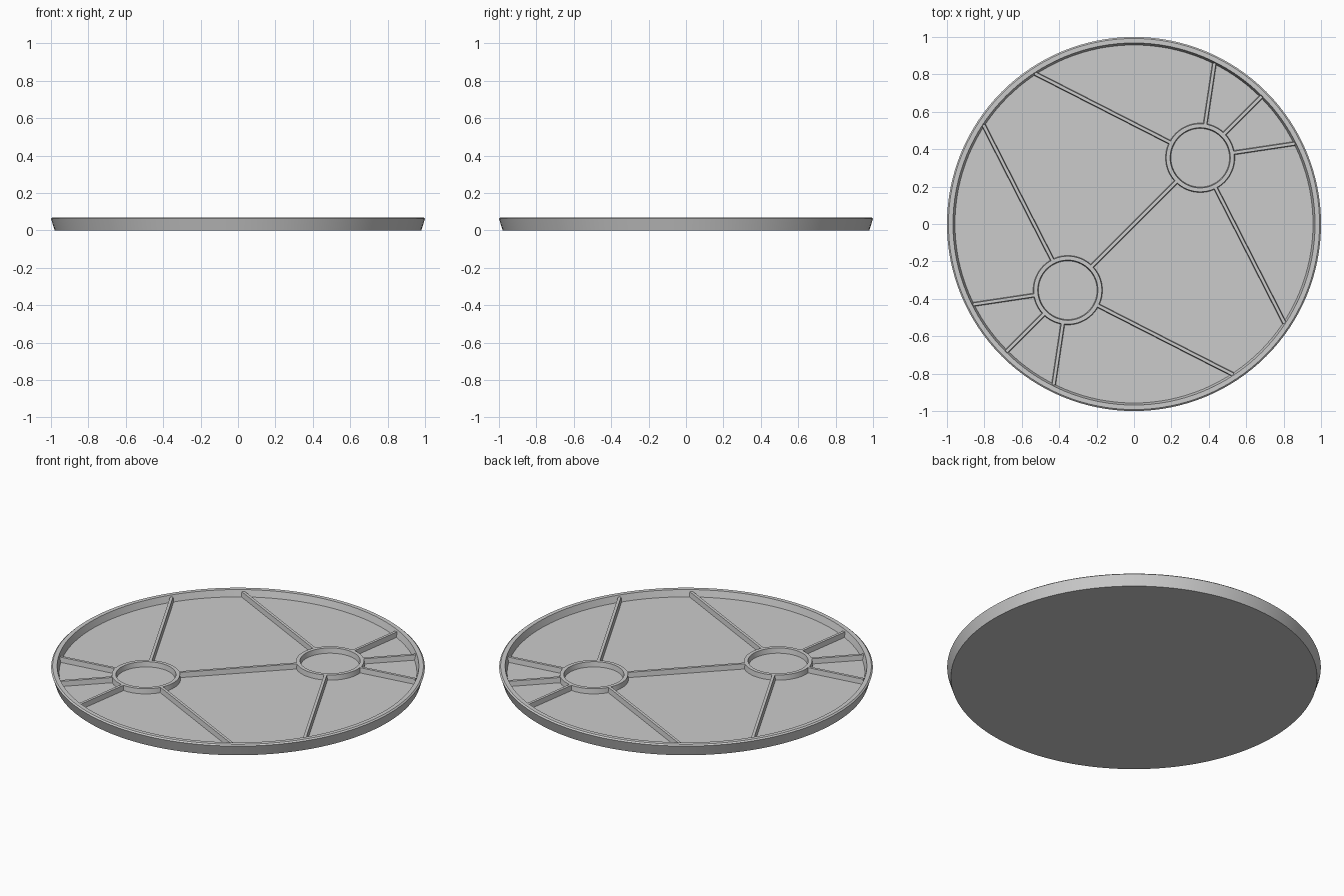
import bpy, bmesh, math
from mathutils import Vector

cube = bpy.data.objects.get("Cube")
if cube:
    bpy.data.objects.remove(cube)

grey = bpy.data.materials.new("plain grey")
grey.use_nodes = True
grey.diffuse_color = (0.6, 0.6, 0.6, 1)
grey.node_tree.nodes["Principled BSDF"].inputs["Base Color"].default_value = (0.6, 0.6, 0.6, 1)

FLOOR, RIB_TOP, HUB = 0.032, 0.061, 0.354


def finish(name, bm):
    bmesh.ops.recalc_face_normals(bm, faces=bm.faces)
    mesh = bpy.data.meshes.new(name)
    bm.to_mesh(mesh)
    bm.free()
    obj = bpy.data.objects.new(name, mesh)
    bpy.context.collection.objects.link(obj)
    mesh.materials.append(grey)
    bpy.ops.object.select_all(action="DESELECT")
    obj.select_set(True)
    bpy.context.view_layer.objects.active = obj
    bpy.ops.object.shade_smooth_by_angle(angle=math.radians(20))
    return obj


def lathe(name, profile, steps, closed, centre=(0, 0, 0)):
    """Spin a radius/height profile around a vertical axis."""
    bm = bmesh.new()
    verts = [bm.verts.new((r, 0, z)) for r, z in profile]
    loop = verts + verts[:1] if closed else verts
    edges = [bm.edges.new(pair) for pair in zip(loop, loop[1:])]
    bmesh.ops.spin(bm, geom=verts + edges, cent=(0, 0, 0), axis=(0, 0, 1),
                   angle=math.tau, steps=steps, use_duplicate=False)
    bmesh.ops.remove_doubles(bm, verts=bm.verts, dist=0.0001)
    bmesh.ops.translate(bm, verts=bm.verts, vec=centre)
    return finish(name, bm)


def rib(name, start, end):
    """Straight rib with slightly drafted sides."""
    bm = bmesh.new()
    side = (end - start).normalized().orthogonal()
    section = ((-0.012, FLOOR - 0.004), (0.012, FLOOR - 0.004),
               (0.008, RIB_TOP), (-0.008, RIB_TOP))
    rings = [[bm.verts.new((*(p + side * w), z)) for w, z in section]
             for p in (start, end)]
    a, b = rings
    bm.faces.new(a)
    bm.faces.new(b)
    for i in range(4):
        j = (i + 1) % 4
        bm.faces.new((a[i], a[j], b[j], b[i]))
    return finish(name, bm)


# Shallow round tray with a flared outer wall and a raised rim
lathe("round_tray", [(0, 0), (0.98, 0), (1, 0.063), (0.992, 0.07), (0.968, 0.07),
                     (0.957, FLOOR), (0, FLOOR)], 128, False)

# Two hubs, each with ribs fanning out to the wall
targets = [(0.43, 0.86), (0.682, 0.682), (0.86, 0.43), (-0.53, 0.805), (0.805, -0.53)]
for label, sign in (("back", 1), ("front", -1)):
    hub = Vector((HUB, HUB)) * sign
    lathe(label + "_hub_ring", [(0.156, FLOOR - 0.004), (0.186, FLOOR - 0.004),
                                (0.182, RIB_TOP), (0.161, RIB_TOP)],
          64, True, (hub.x, hub.y, 0))
    for i, target in enumerate(targets):
        end = Vector(target) * sign
        direction = (end - hub).normalized()
        rib(f"{label}_rib_{i + 1}", hub + direction * 0.175, end)

# Rib joining the two hubs
inner = Vector((HUB, HUB)) - Vector((1, 1)).normalized() * 0.175
rib("centre_rib", -inner, inner)
